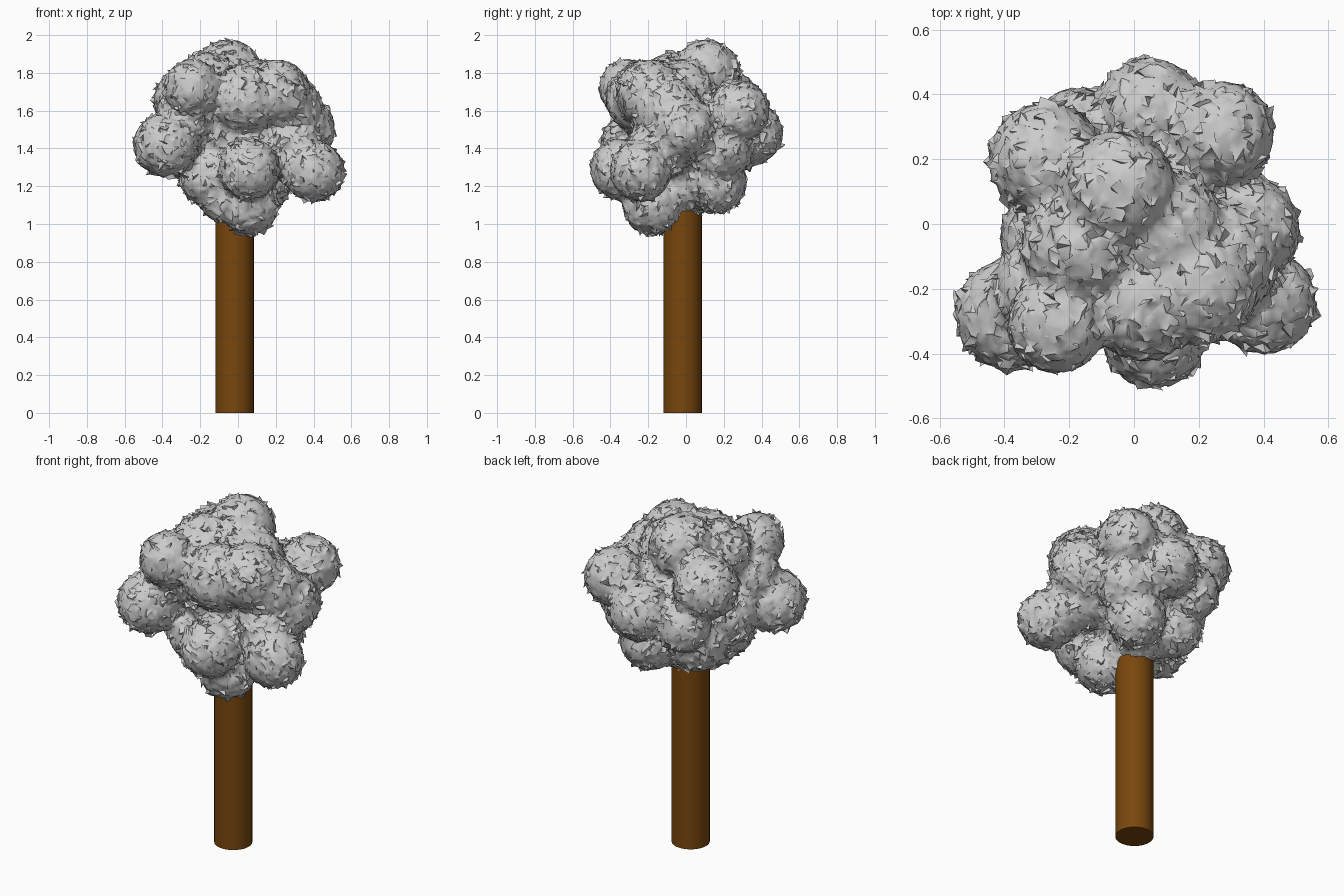
import bpy, bmesh, math, random
from mathutils import Vector, Matrix

if "Cube" in bpy.data.objects:
    bpy.data.objects.remove(bpy.data.objects["Cube"])

random.seed(7)

# Trunk: plain smooth cylinder running up into the crown
bpy.ops.mesh.primitive_cylinder_add(vertices=32, radius=0.102, depth=1.12, location=(-0.018, -0.018, 0.56))
trunk = bpy.context.object
trunk.name = "trunk"
bpy.ops.object.shade_smooth_by_angle(angle=math.radians(40))
bark = bpy.data.materials.new("bark")
bark.diffuse_color = (0.19, 0.062, 0.004, 1)
bark.use_nodes = True
bark.node_tree.nodes["Principled BSDF"].inputs["Base Color"].default_value = bark.diffuse_color
trunk.data.materials.append(bark)

# Foliage clumps: x, y, z, radius
CLUMPS = [
    (-0.38, -0.28, 1.42, 0.17),   # left front
    (0.40, -0.24, 1.28, 0.16),    # right front, low
    (0.06, -0.345, 1.29, 0.16),   # front centre, low
    (0.06, -0.18, 1.10, 0.155),   # bottom
    (0.03, -0.24, 1.66, 0.18),    # front centre, high
    (0.20, -0.19, 1.69, 0.18),    # front right, high
    (0.27, -0.10, 1.60, 0.18),    # right, high
    (-0.24, -0.31, 1.72, 0.15),   # front left, high
    (-0.05, 0.11, 1.80, 0.175),   # top
    (-0.27, 0.20, 1.65, 0.175),   # back left
    (0.27, 0.28, 1.60, 0.16),     # back right
    (0.05, 0.345, 1.48, 0.165),   # back
    (-0.16, 0.12, 1.27, 0.16),    # back left, low
    (0.12, 0.16, 1.22, 0.16),     # back right, low
    (-0.24, -0.04, 1.40, 0.17),   # left
    (0.34, -0.02, 1.51, 0.17),    # right
    (-0.17, -0.07, 1.73, 0.175),  # upper left
    (-0.17, 0.27, 1.43, 0.15),    # back left, middle
    (0.20, 0.18, 1.40, 0.17),     # back right, middle
    (0.10, -0.02, 1.69, 0.18),    # upper middle
    (0.28, -0.14, 1.40, 0.17),    # right, inner
    (-0.15, -0.15, 1.25, 0.16),   # front left, low
    (-0.07, -0.15, 1.15, 0.14),   # front left, bottom
    (-0.27, -0.20, 1.58, 0.16),   # left, between clumps
    (0.0, 0.03, 1.22, 0.17),      # round the trunk top
    (0.0, 0.0, 1.48, 0.29),       # core
]

# Crown: merge the clumps into one skin
bm = bmesh.new()
for x, y, z, r in CLUMPS:
    bmesh.ops.create_icosphere(bm, subdivisions=4, radius=r, matrix=Matrix.Translation((x, y, z)))
mesh = bpy.data.meshes.new("foliage")
bm.to_mesh(mesh)
bm.free()
foliage = bpy.data.objects.new("foliage", mesh)
bpy.context.collection.objects.link(foliage)
bpy.context.view_layer.objects.active = foliage
remesh = foliage.modifiers.new("merge", "REMESH")
remesh.mode = "VOXEL"
remesh.voxel_size = 0.02
soften = foliage.modifiers.new("soften", "SMOOTH")
soften.factor = 0.5
soften.iterations = 3
for name in ("merge", "soften"):
    bpy.ops.object.modifier_apply(modifier=name)

# Ragged, leaf-like facets
bm = bmesh.new()
bm.from_mesh(foliage.data)
bmesh.ops.triangulate(bm, faces=bm.faces[:])
bm.normal_update()
moves = []
for v in bm.verts:
    n = v.normal.copy()
    j = Vector([random.uniform(-1, 1) for _ in range(3)])
    tangent = (j - n * j.dot(n)) * 0.010
    lift = random.uniform(-0.003, 0.006)
    if random.random() < 0.08:              # leaf tip
        lift += random.uniform(0.006, 0.022)
        tangent *= 2.5
    moves.append(n * lift + tangent)
for v, d in zip(bm.verts, moves):
    v.co += d
bm.to_mesh(foliage.data)
bm.free()
bpy.ops.object.select_all(action="DESELECT")
foliage.select_set(True)
bpy.ops.object.shade_smooth_by_angle(angle=math.radians(50))
